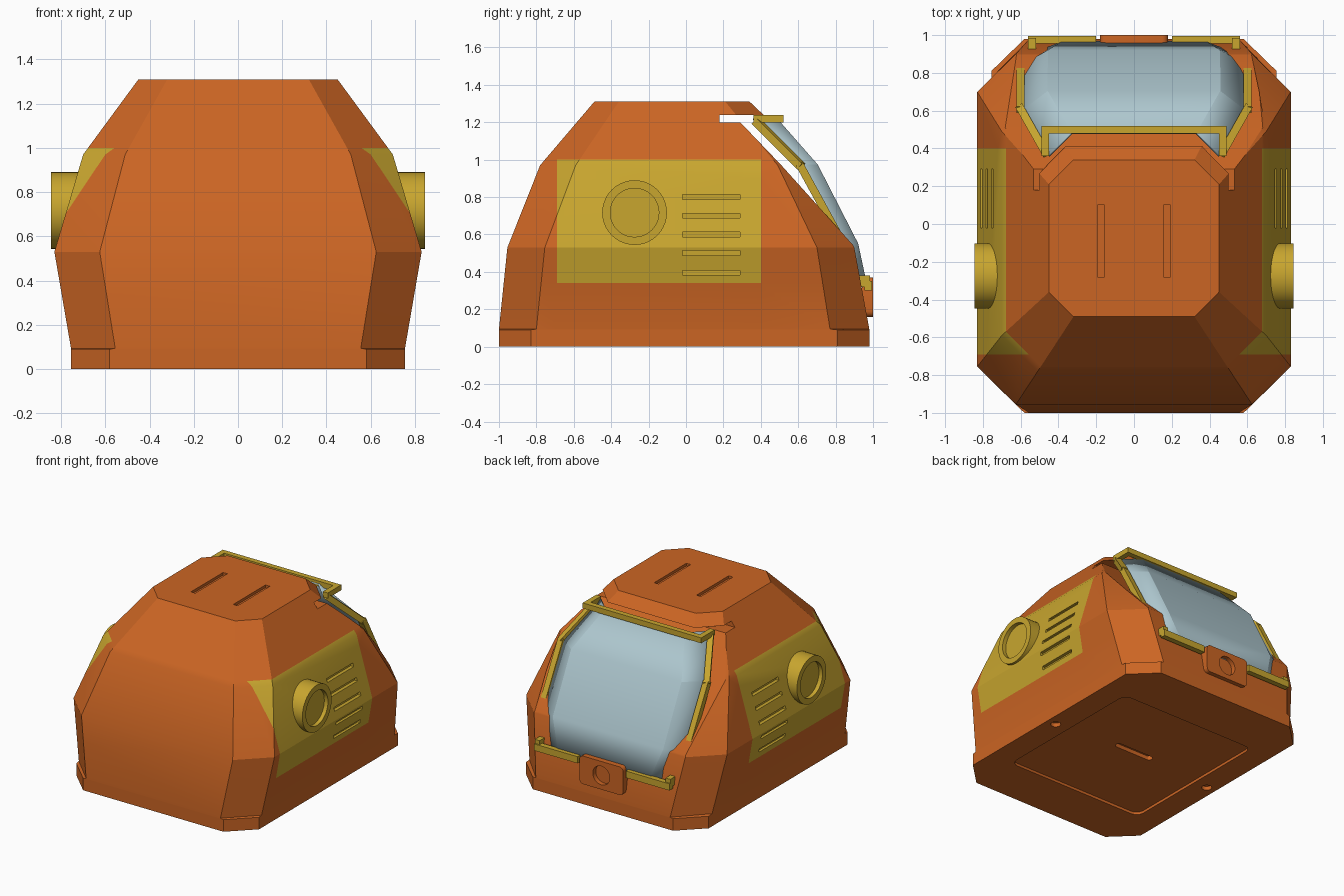
import bpy, bmesh, math
from mathutils import Vector, Matrix

if "Cube" in bpy.data.objects:
    bpy.data.objects.remove(bpy.data.objects["Cube"])

def mat(name, c):
    m = bpy.data.materials.new(name)
    m.diffuse_color = (*c, 1)
    m.use_nodes = True
    m.node_tree.nodes["Principled BSDF"].inputs["Base Color"].default_value = m.diffuse_color
    return m

ORANGE = mat("orange shell", (0.60, 0.13, 0.017))
YELLOW = mat("yellow trim", (0.58, 0.38, 0.028))
GLASS = mat("pale blue glass", (0.42, 0.57, 0.62))

def obj(name, bm, *mats):
    bmesh.ops.recalc_face_normals(bm, faces=bm.faces)
    me = bpy.data.meshes.new(name)
    bm.to_mesh(me)
    bm.free()
    o = bpy.data.objects.new(name, me)
    bpy.context.collection.objects.link(o)
    for m in mats:
        me.materials.append(m)
    return o

def smooth(o, angle):
    bpy.ops.object.select_all(action='DESELECT')
    o.select_set(True)
    bpy.context.view_layer.objects.active = o
    bpy.ops.object.shade_smooth_by_angle(angle=math.radians(angle))

def add_box(bm, x0, x1, y0, y1, z0, z1):
    m = (Matrix.Translation(((x0 + x1) / 2, (y0 + y1) / 2, (z0 + z1) / 2))
         @ Matrix.Diagonal((x1 - x0, y1 - y0, z1 - z0, 1)))
    bmesh.ops.create_cube(bm, size=1, matrix=m)

def add_bar(bm, p, q, w):
    p, q = Vector(p), Vector(q)
    d = q - p
    m = (Matrix.Translation((p + q) / 2) @ d.to_track_quat('Z', 'Y').to_matrix().to_4x4()
         @ Matrix.Diagonal((w, w, d.length + w * 0.5, 1)))
    bmesh.ops.create_cube(bm, size=1, matrix=m)

def add_cyl(bm, c, r, depth, axis):
    rot = {'X': Matrix.Rotation(math.pi / 2, 4, 'Y'),
           'Y': Matrix.Rotation(math.pi / 2, 4, 'X'), 'Z': Matrix()}[axis]
    bmesh.ops.create_cone(bm, cap_ends=True, segments=40, radius1=r, radius2=r,
                          depth=depth, matrix=Matrix.Translation(c) @ rot)

def loft(bm, rings, closed):
    vs = [[bm.verts.new(p) for p in r] for r in rings]
    n = len(vs[0])
    for a, b in zip(vs, vs[1:]):
        for i in range(n if closed else n - 1):
            j = (i + 1) % n
            bm.faces.new((a[i], a[j], b[j], b[i]))
    if closed:
        bm.faces.new(vs[0])
        bm.faces.new(vs[-1])

def cut(o, bm):
    c = obj("cutter", bm)
    c.hide_render = True
    md = o.modifiers.new("cut", 'BOOLEAN')
    md.operation, md.solver, md.use_self, md.object = 'DIFFERENCE', 'EXACT', True, c
    me = bpy.data.meshes.new_from_object(o.evaluated_get(bpy.context.evaluated_depsgraph_get()))
    o.modifiers.clear()
    o.data = me
    bpy.data.objects.remove(c)

# Shell: chamfered rings (z, half width, corner x, front y, front corner y, back y, back corner y)
LEVELS = [(0, .755, .58, -1, -.83, .98, .81), (.09, .755, .58, -1, -.83, .98, .81),
          (.094, .755, .555, -1, -.80, .98, .77), (.53, .83, .625, -.955, -.755, .90, .70),
          (.97, .70, .51, -.78, -.59, .70, .49), (1.31, .45, .32, -.49, -.36, .34, .21)]
bm = bmesh.new()
loft(bm, [[(cx, f, z), (w, fc, z), (w, bc, z), (cx, b, z),
           (-cx, b, z), (-w, bc, z), (-w, fc, z), (-cx, f, z)]
          for z, w, cx, f, fc, b, bc in LEVELS], True)
shell = obj("shell", bm, ORANGE, YELLOW)

# Window recess and slot under the roof
bm = bmesh.new()
prof = [(.18, 1.2), (.18, 1.24), (1.2, 1.24), (1.2, .53), (.905, .53), (.78, .67), (.51, .97), (.29, 1.2)]
loft(bm, [[(x, y, z) for y, z in prof] for x in (-1.1, 1.1)], True)
cut(shell, bm)

# Side vents, roof slots and underside hatch
bm = bmesh.new()
for s in (-1, 1):
    for z in (.80, .70, .60, .50, .395):
        x = s * (.83 - (.295 * (z - .53) if z > .53 else .17 * (.53 - z)))
        add_box(bm, x - .022, x + .022, -.02, .29, z - .013, z + .013)
    add_box(bm, s * .175 - .018, s * .175 + .018, -.28, .10, 1.29, 1.35)
    add_cyl(bm, (s * .68, -.03, 0), .035, .06, 'Z')
cut(shell, bm)
bm = bmesh.new()
add_box(bm, -.57, .57, -.64, .58, -.03, .02)
bmesh.ops.bevel(bm, geom=[e for e in bm.edges if abs(e.verts[0].co.z - e.verts[1].co.z) > .01],
                offset=.06, segments=4, affect='EDGES', profile=.5)
cut(shell, bm)
bm = bmesh.new()
add_box(bm, -.16, .16, -.025, .025, -.03, .05)
bmesh.ops.bevel(bm, geom=[e for e in bm.edges if abs(e.verts[0].co.z - e.verts[1].co.z) > .01],
                offset=.024, segments=4, affect='EDGES', profile=.5)
cut(shell, bm)

# Yellow side panels, split out of the shell faces
bm = bmesh.new()
bm.from_mesh(shell.data)
for co, no in (((0, -.69, 0), (0, 1, 0)), ((0, .40, 0), (0, 1, 0)),
               ((0, 0, .34), (0, 0, 1)), ((0, 0, 1.0), (0, 0, 1))):
    side = [f for f in bm.faces if abs(f.calc_center_median().x) > .4]
    geom = side + list({e for f in side for e in f.edges}) + list({v for f in side for v in f.verts})
    bmesh.ops.bisect_plane(bm, geom=geom, plane_co=co, plane_no=no, dist=1e-5)
for f in bm.faces:
    c = f.calc_center_median()
    f.material_index = int(abs(c.x) > .5 and -.69 < c.y < .40 and .34 < c.z < 1.0)
bm.to_mesh(shell.data)
bm.free()
smooth(shell, 22)

# Round side ports with a sunken disc
for s, n in ((-1, "left"), (1, "right")):
    bm = bmesh.new()
    add_cyl(bm, (s * .745, -.275, .717), .173, .20, 'X')
    cap = max(bm.faces, key=lambda f: s * f.calc_center_median().x)
    bmesh.ops.inset_individual(bm, faces=[cap], thickness=.043)
    r = bmesh.ops.extrude_discrete_faces(bm, faces=[cap])
    inner = r['faces'][0]
    rim = [e for e in bm.edges if e.is_boundary and e not in inner.edges[:]]
    bmesh.ops.translate(bm, verts=inner.verts[:], vec=(-s * .03, 0, 0))
    bmesh.ops.bridge_loops(bm, edges=rim + inner.edges[:])
    smooth(obj(n + "_port", bm, YELLOW), 30)

# Window canopy: (z, back y, back half width, side x, side y)
bm = bmesh.new()
loft(bm, [[(sx, sy, z), (w, b, z), (-w, b, z), (-sx, sy, z)] for z, b, w, sx, sy in
          [(.33, .962, .38, .53, .90), (.55, .915, .455, .585, .84),
           (.97, .70, .455, .585, .60), (1.22, .48, .33, .45, .36)]], False)
window = obj("window", bm, GLASS)
md = window.modifiers.new("thickness", 'SOLIDIFY')
md.thickness, md.offset = .012, 0
smooth(window, 22)

# Window frame: roof bar, side rails, lower bars and brackets
bm = bmesh.new()
add_box(bm, -.49, .49, .48, .52, 1.2, 1.24)
for s in (-1, 1):
    add_box(bm, s * .47 - .02, s * .47 + .02, .36, .50, 1.2, 1.24)
    path = [(.47, .38, 1.2), (.60, .61, .97), (.60, .84, .55), (.54, .90, .36)]
    for p, q in zip(path, path[1:]):
        add_bar(bm, (s * p[0], *p[1:]), (s * q[0], *q[1:]), .042)
    add_box(bm, min(s * .2, s * .56), max(s * .2, s * .56), .955, .995, .30, .35)
    add_box(bm, s * .54 - .02, s * .54 + .02, .88, .985, .32, .38)
obj("window_frame", bm, YELLOW)

# Rear latch plate with a round hole
bm = bmesh.new()
add_box(bm, -.18, .18, .94, 1.0, .16, .37)
bmesh.ops.bevel(bm, geom=[e for e in bm.edges if abs(e.verts[0].co.y - e.verts[1].co.y) > .01],
                offset=.03, segments=4, affect='EDGES', profile=.5)
latch = obj("latch_plate", bm, ORANGE)
bm = bmesh.new()
add_cyl(bm, (0, 1.0, .265), .07, .07, 'Y')
cut(latch, bm)
smooth(latch, 30)
